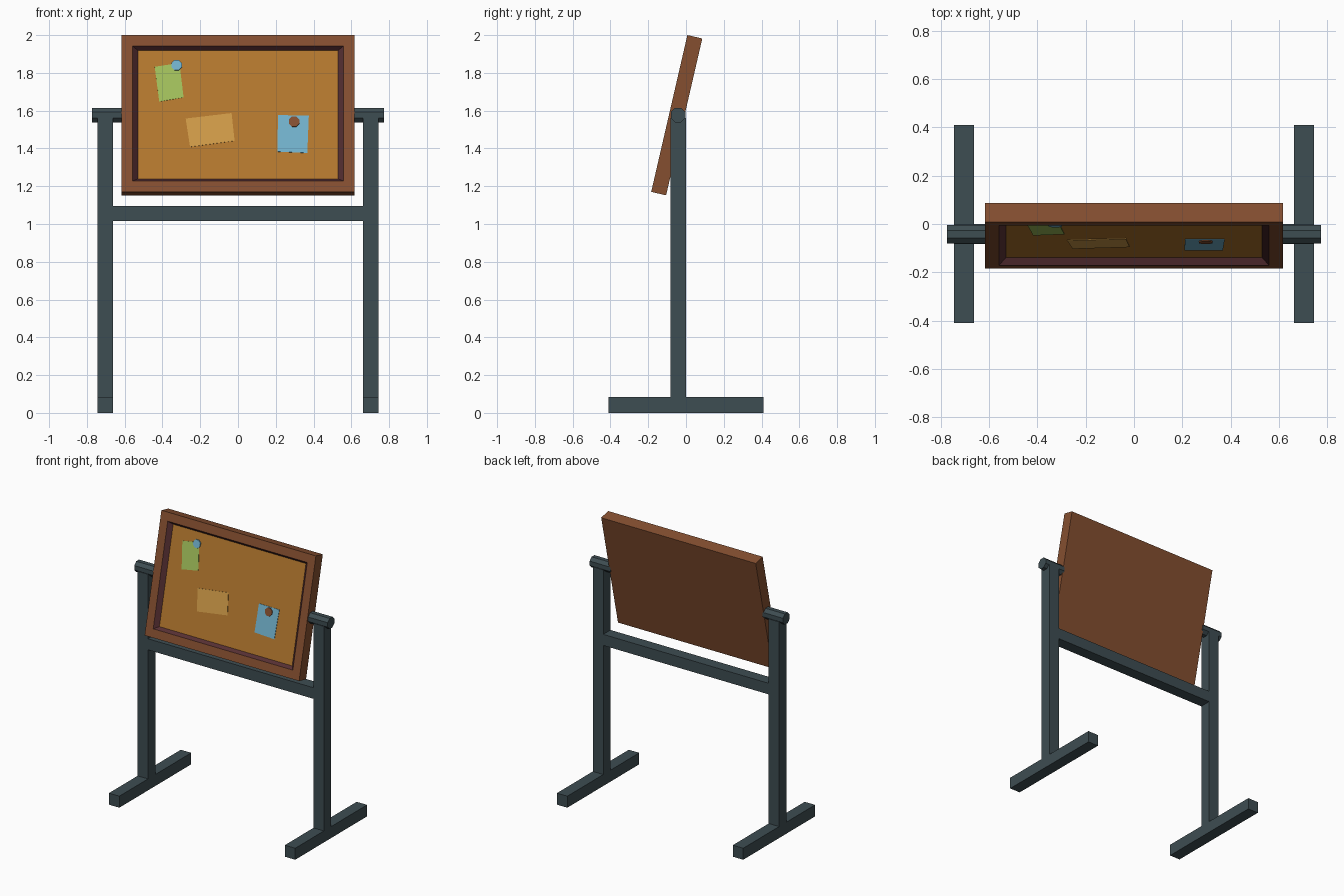
import bpy, bmesh, math
from mathutils import Matrix, Vector

if "Cube" in bpy.data.objects:
    bpy.data.objects.remove(bpy.data.objects["Cube"])


def material(name, rgb):
    m = bpy.data.materials.new(name)
    m.diffuse_color = (*rgb, 1)
    m.use_nodes = True
    m.node_tree.nodes["Principled BSDF"].inputs["Base Color"].default_value = m.diffuse_color
    return m


METAL = material("slate metal", (0.048, 0.074, 0.084))
WOOD = material("brown wood", (0.235, 0.078, 0.030))
TRIM = material("dark plum trim", (0.098, 0.030, 0.034))
CORK = material("cork", (0.456, 0.188, 0.027))
GREEN = material("green paper", (0.36, 0.53, 0.105))
ORANGE = material("tan paper", (0.63, 0.328, 0.065))
BLUE = material("blue paper", (0.17, 0.445, 0.61))

# Tilted board frame: local x across, -y out of the front, z up the board
CENTRE = Vector((0, -0.049, 1.576))
TILT = Matrix.Translation(CENTRE) @ Matrix.Rotation(math.radians(-13), 4, 'X')
FLOOR = -0.012


def finish(name, bm, *mats, matrix=None):
    bmesh.ops.recalc_face_normals(bm, faces=bm.faces)
    me = bpy.data.meshes.new(name)
    bm.to_mesh(me)
    bm.free()
    for m in mats:
        me.materials.append(m)
    ob = bpy.data.objects.new(name, me)
    bpy.context.collection.objects.link(ob)
    if matrix:
        ob.matrix_world = matrix
    return ob


def box_bm(lo, hi):
    lo, hi = Vector(lo), Vector(hi)
    bm = bmesh.new()
    m = Matrix.Translation((lo + hi) / 2) @ Matrix.Diagonal((*(hi - lo), 1))
    bmesh.ops.create_cube(bm, size=1, matrix=m)
    return bm


def cylinder_bm(r, depth, matrix):
    bm = bmesh.new()
    spin = Matrix.Rotation(math.radians(22.5), 4, 'Z')
    bmesh.ops.create_cone(bm, cap_ends=True, segments=8, radius1=r, radius2=r,
                          depth=depth, matrix=matrix @ spin)
    return bm


# Stand: feet, posts and pivot stubs on both sides
for s, side in ((-1, "left"), (1, "right")):
    xs = sorted((s * 0.661, s * 0.744))
    finish(side + "_foot", box_bm((xs[0], -0.41, 0), (xs[1], 0.41, 0.083)), METAL)
    finish(side + "_post", box_bm((xs[0], -0.083, 0.083), (xs[1], 0, 1.56)), METAL)
    m = Matrix.Translation((s * 0.69, -0.042, 1.577)) @ Matrix.Rotation(math.pi / 2, 4, 'Y')
    finish(side + "_pivot", cylinder_bm(0.0415, 0.165, m), METAL)
finish("crossbar", box_bm((-0.661, -0.083, 1.015), (0.661, 0, 1.095)), METAL)

# Board: front face inset for the frame, then sunk with sloping walls
bm = box_bm((-0.617, -0.0405, -0.426), (0.617, 0.0405, 0.426))
front = min(bm.faces, key=lambda f: f.calc_center_median().y)
bmesh.ops.inset_region(bm, faces=[front], thickness=0.084)
floor = bmesh.ops.extrude_discrete_faces(bm, faces=[front])["faces"][0]
for v in floor.verts:
    v.co = (v.co.x * 0.951, FLOOR, v.co.z * 0.951)
for e in floor.edges:
    for f in e.link_faces:
        f.material_index = 1
floor.material_index = 2
finish("board", bm, WOOD, TRIM, CORK, matrix=TILT)


# Paper notes: thin plates, corners given as front-view x and z
def note(name, corners, mat):
    bm = bmesh.new()
    flat = [(x, FLOOR - 0.003, (z - 1.579) / 0.974) for x, z in corners]
    f = bm.faces.new([bm.verts.new(c) for c in flat])
    new = bmesh.ops.extrude_face_region(bm, geom=[f])["geom"]
    bmesh.ops.translate(bm, vec=(0, 0.003, 0),
                        verts=[g for g in new if isinstance(g, bmesh.types.BMVert)])
    finish(name, bm, mat, matrix=TILT)


note("green_note", [(-0.441, 1.832), (-0.31, 1.852), (-0.288, 1.67), (-0.417, 1.648)], GREEN)
note("tan_note", [(-0.277, 1.558), (-0.034, 1.587), (-0.018, 1.44), (-0.254, 1.408)], ORANGE)
note("blue_note", [(0.212, 1.576), (0.375, 1.574), (0.367, 1.376), (0.208, 1.383)], BLUE)

# Pins: flat octagonal discs
for name, x, z, mat in (("blue_pin", -0.325, 1.84, BLUE), ("brown_pin", 0.297, 1.541, WOOD)):
    m = Matrix.Translation((x, FLOOR - 0.004, (z - 1.579) / 0.974)) @ Matrix.Rotation(math.pi / 2, 4, 'X')
    finish(name, cylinder_bm(0.03, 0.008, m), mat, matrix=TILT)
